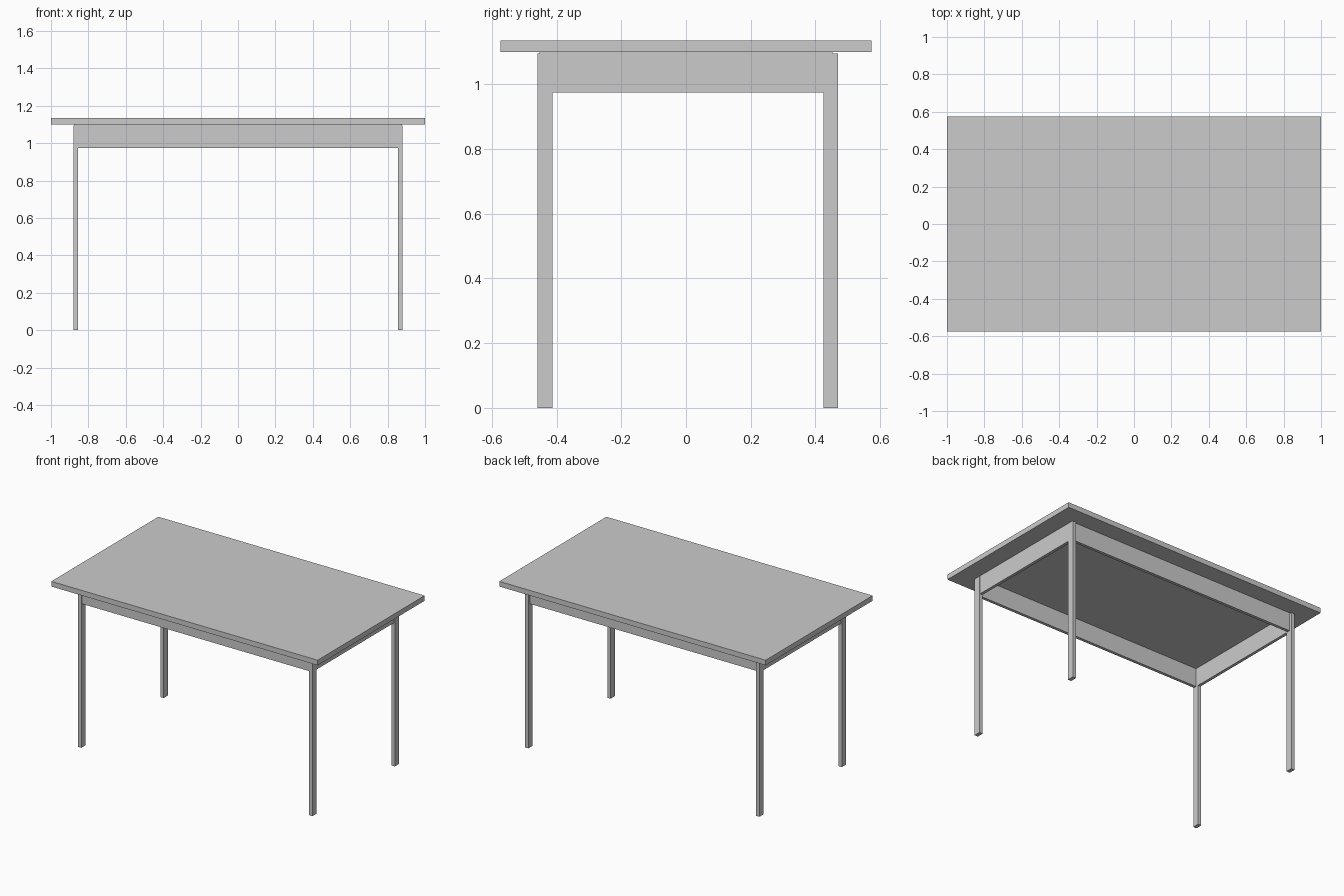
import bpy
import bmesh
from mathutils import Vector

cube = bpy.data.objects.get("Cube")
if cube:
    bpy.data.objects.remove(cube, do_unlink=True)

grey = bpy.data.materials.new("plain grey")
grey.use_nodes = True
colour = (0.6, 0.6, 0.6, 1)
grey.diffuse_color = colour
grey.node_tree.nodes["Principled BSDF"].inputs["Base Color"].default_value = colour


def box(name, low, high):
    """Axis-aligned box between two opposite corners."""
    low, high = Vector(low), Vector(high)
    bm = bmesh.new()
    bmesh.ops.create_cube(bm, size=1)
    bmesh.ops.scale(bm, vec=high - low, verts=bm.verts)
    mesh = bpy.data.meshes.new(name)
    bm.to_mesh(mesh)
    bm.free()
    mesh.materials.append(grey)
    obj = bpy.data.objects.new(name, mesh)
    obj.location = (low + high) / 2
    bpy.context.collection.objects.link(obj)
    return obj


# Tabletop
TOP_UNDER = 1.10
box("tabletop", (-1, -0.574, TOP_UNDER), (1, 0.574, 1.135))

# Legs: thin across the width, deeper front to back
LEG_X, LEG_Y = 0.868, {"front": -0.436, "back": 0.447}
HALF_W, HALF_D = 0.0125, 0.0228
for side, sx in (("right", -1), ("left", 1)):
    for end, y in LEG_Y.items():
        x = sx * LEG_X
        box(f"{end}_{side}_leg", (x - HALF_W, y - HALF_D, 0),
            (x + HALF_W, y + HALF_D, 1.095))

# Apron frame between the legs
AX, AY, T, BOTTOM = 0.876, 0.453, 0.02, 0.975
box("front_apron", (-AX, -AY, BOTTOM), (AX, -AY + T, TOP_UNDER))
box("back_apron", (-AX, AY - T, BOTTOM), (AX, AY, TOP_UNDER))
box("right_apron", (-AX, -AY + T, BOTTOM), (-AX + T, AY - T, TOP_UNDER))
box("left_apron", (AX - T, -AY + T, BOTTOM), (AX, AY - T, TOP_UNDER))
